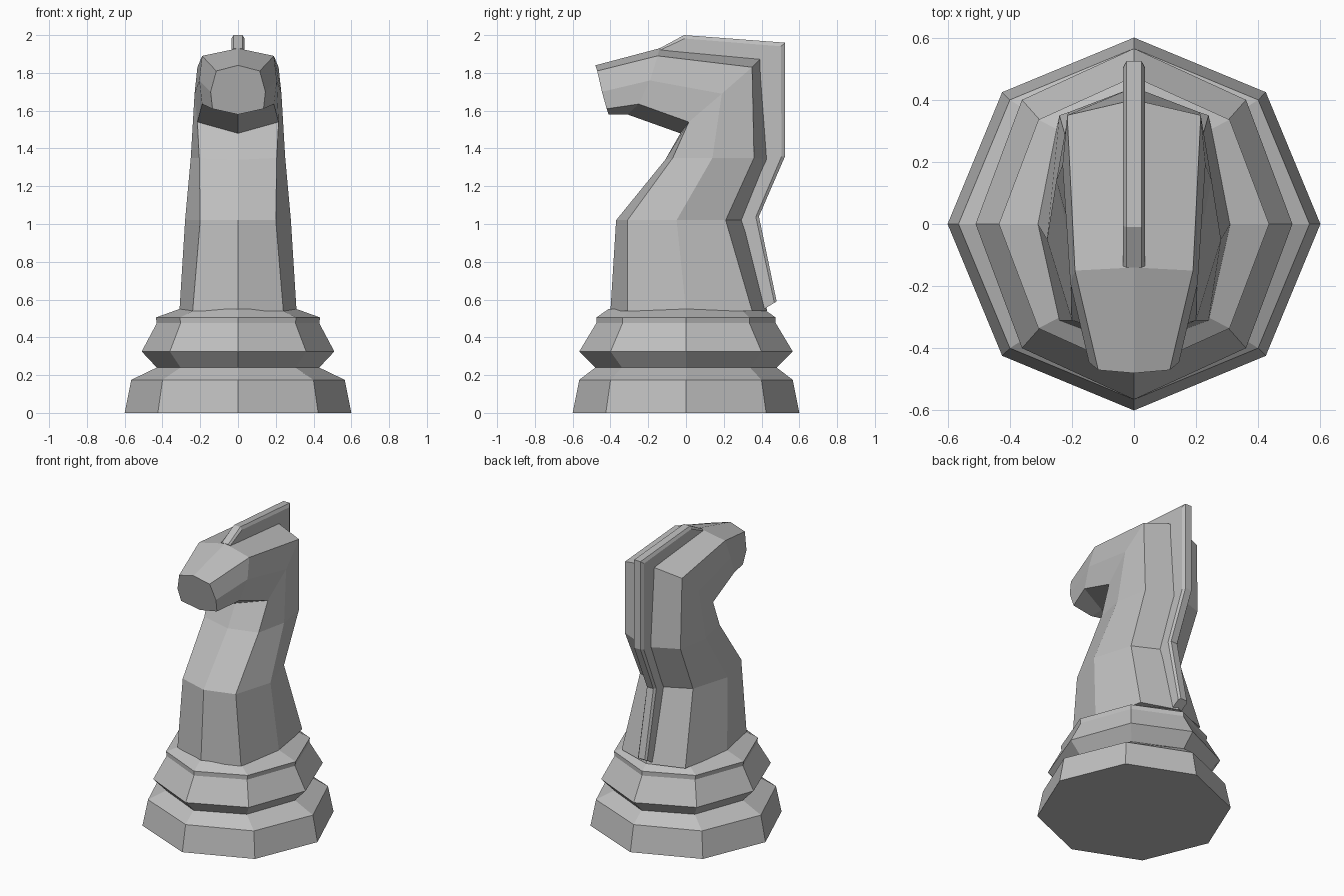
import bpy
import bmesh
import math

grey = bpy.data.materials.new("plain grey")
grey.diffuse_color = (0.52, 0.52, 0.52, 1)


def loft(name, rings):
    """Skin closed rings of equal length and cap both ends."""
    bm = bmesh.new()
    loops = [[bm.verts.new(p) for p in ring] for ring in rings]
    n = len(loops[0])
    for a, b in zip(loops, loops[1:]):
        for i in range(n):
            j = (i + 1) % n
            bm.faces.new((a[i], a[j], b[j], b[i]))
    bm.faces.new(loops[0])
    bm.faces.new(loops[-1])
    bmesh.ops.recalc_face_normals(bm, faces=bm.faces)
    mesh = bpy.data.meshes.new(name)
    bm.to_mesh(mesh)
    bm.free()
    mesh.materials.append(grey)
    obj = bpy.data.objects.new(name, mesh)
    bpy.context.collection.objects.link(obj)
    return obj


# Base: eight-sided turned foot, slightly deeper than wide above the plinth
# (x radius, y radius, z)
base = [(0.60, 0.60, 0), (0.565, 0.565, 0.175), (0.43, 0.48, 0.24),
        (0.51, 0.565, 0.325), (0.43, 0.475, 0.475), (0.435, 0.475, 0.505),
        (0.31, 0.41, 0.55)]
loft("base", [[(rx * math.cos(i * math.pi / 4), ry * math.sin(i * math.pi / 4), z)
               for i in range(8)] for rx, ry, z in base])

# Neck and head: mirrored eight-point sections that turn forward to the muzzle
# (front centre, front corner, side, back corner, back centre)
sections = [
    [(0, -0.40, 0.54), (0.24, -0.31, 0.54), (0.31, 0.0, 0.54), (0.24, 0.35, 0.54), (0, 0.43, 0.54)],
    [(0, -0.37, 1.02), (0.20, -0.31, 1.02), (0.28, -0.05, 1.02), (0.20, 0.21, 1.02), (0, 0.31, 1.02)],
    [(0, -0.11, 1.34), (0.205, -0.07, 1.35), (0.25, 0.14, 1.35), (0.21, 0.36, 1.35), (0, 0.44, 1.34)],
    [(0, -0.03, 1.48), (0.215, 0.015, 1.54), (0.23, 0.19, 1.69), (0.215, 0.35, 1.83), (0, 0.40, 1.88)],
    [(0, -0.31, 1.58), (0.19, -0.25, 1.635), (0.205, -0.19, 1.76), (0.19, -0.15, 1.89), (0, -0.14, 1.93)],
    [(0, -0.41, 1.58), (0.135, -0.42, 1.61), (0.145, -0.445, 1.70), (0.115, -0.47, 1.81), (0, -0.48, 1.84)],
]
loft("neck_and_head",
     [s + [(-x, y, z) for x, y, z in s[3:0:-1]] for s in sections])

# Mane: thin strip with a chamfered outer edge
# (outer y, outer z, buried y, buried z)
mane = [(-0.14, 1.93, -0.10, 1.86), (-0.01, 2.0, 0.02, 1.85), (0.525, 1.96, 0.34, 1.80),
        (0.525, 1.36, 0.36, 1.33), (0.386, 1.04, 0.25, 1.02), (0.48, 0.59, 0.38, 0.53)]
strips = []
for oy, oz, iy, iz in mane:
    sy, sz = oy + 0.12 * (iy - oy), oz + 0.12 * (iz - oz)
    half = [(0.035, iy, iz), (0.035, sy, sz), (0.024, oy, oz)]
    strips.append(half + [(-x, y, z) for x, y, z in reversed(half)])
loft("mane", strips)
